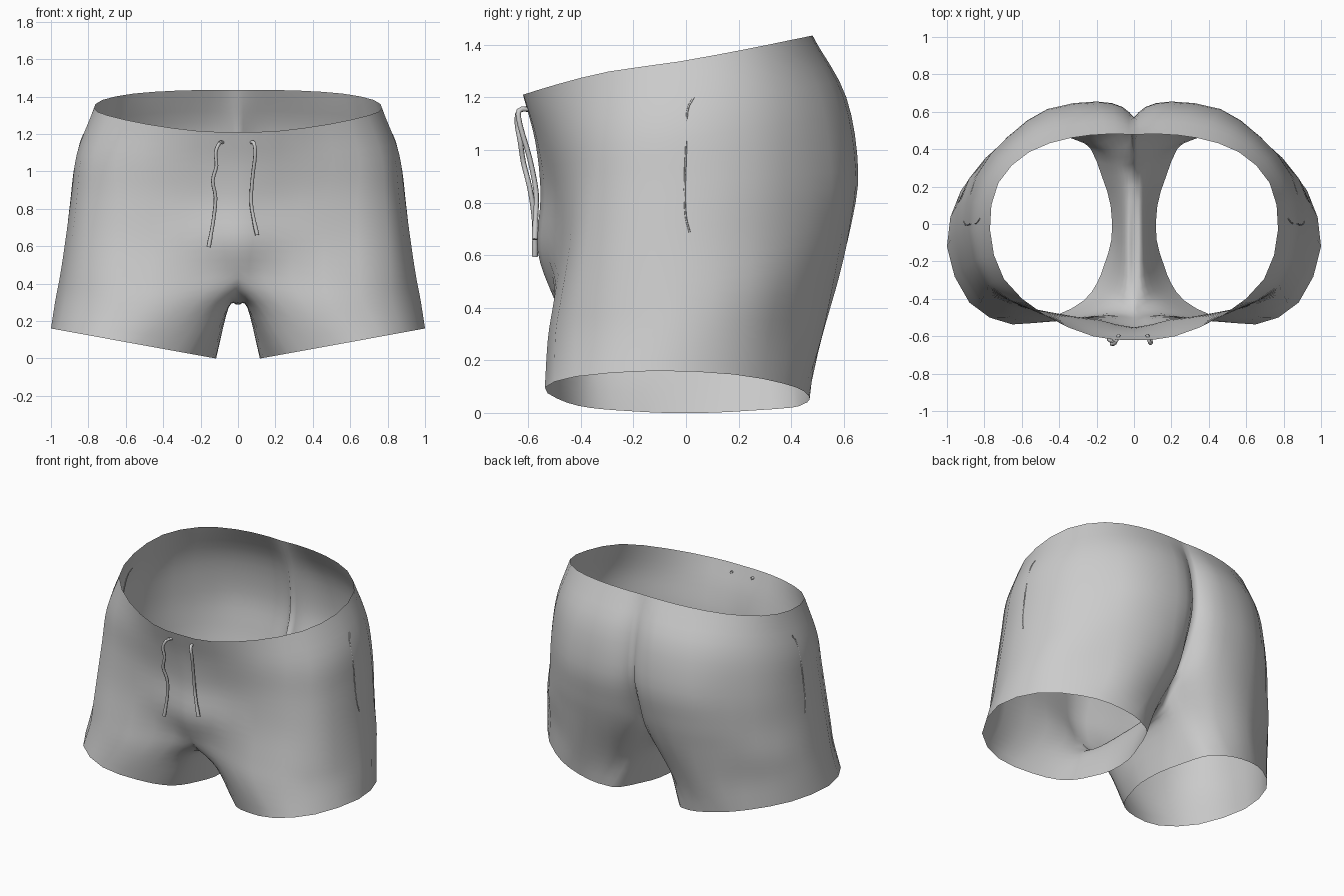
import bpy, bmesh, math
from mathutils import Vector
from mathutils.bvhtree import BVHTree

if "Cube" in bpy.data.objects:
    bpy.data.objects.remove(bpy.data.objects["Cube"])

grey = bpy.data.materials.new("grey_cloth")
grey.diffuse_color = (0.6, 0.6, 0.6, 1)
grey.use_nodes = True
grey.node_tree.nodes["Principled BSDF"].inputs["Base Color"].default_value = grey.diffuse_color

# Half cross-sections from front centre round the side to back centre:
# (front z, side z, back z), then (x, y) points
TORSO = [
    ((1.21, 1.337, 1.435), [(0, -.62), (.22, -.60), (.48, -.485), (.695, -.295), (.77, -.03),
                            (.725, .22), (.56, .385), (.34, .46), (.15, .48), (.06, .48), (0, .478)]),
    ((1.03, 1.10, 1.20), [(0, -.573), (.22, -.545), (.51, -.475), (.77, -.32), (.86, -.03),
                          (.80, .25), (.64, .445), (.43, .57), (.18, .61), (.06, .585), (0, .55)]),
    ((.83, .88, .92), [(0, -.553), (.2, -.51), (.47, -.47), (.785, -.35), (.89, -.04),
                       (.835, .26), (.665, .47), (.46, .615), (.2, .655), (.06, .625), (0, .565)]),
    ((.62, .65, .70), [(0, -.565), (.17, -.525), (.46, -.472), (.80, -.38), (.92, -.05),
                       (.855, .25), (.68, .46), (.46, .595), (.2, .625), (.06, .575), (0, .48)]),
    ((.43, .45, .52), [(0, -.50), (.14, -.49), (.46, -.502), (.815, -.405), (.95, -.06),
                       (.88, .245), (.69, .435), (.45, .565), (.2, .575), (.06, .495), (0, .37)]),
]
# Crotch seam from back to front, (y, z)
CROTCH = [(.28, .36), (.12, .305), (-.1, .287), (-.3, .30), (-.43, .35)]
# Closed leg loops: (z at x = 0, slope of z in x), then (x, y) points
LEG = [
    ((.25, .07), [(.13, -.42), (.25, -.485), (.5, -.525), (.825, -.42), (.975, -.075),
                  (.895, .22), (.7, .395), (.48, .515), (.26, .49), (.18, .43), (.12, .36),
                  (.07, .26), (.053, .12), (.05, -.1), (.055, -.27), (.08, -.37)]),
    ((-.022, .182), [(.27, -.41), (.42, -.49), (.65, -.537), (.88, -.42), (1, -.12),
                     (.925, .18), (.735, .37), (.57, .45), (.4, .47), (.3, .445), (.23, .4),
                     (.17, .25), (.125, .1), (.12, -.08), (.16, -.22), (.2, -.32)]),
]
STEPS = 4
AROUND = 2


def smooth_path(pts, steps, before=None, after=None):
    """Spline through the given points, with optional guide points beyond the ends."""
    p = [before or 2 * pts[0] - pts[1]] + pts + [after or 2 * pts[-1] - pts[-2]]
    out = []
    for i in range(1, len(p) - 2):
        a, b, c, d = p[i - 1:i + 3]
        for k in range(steps):
            t = k / steps
            out.append(b + (c - a) * (t / 2) + (2 * a - 5 * b + 4 * c - d) * (t * t / 2)
                       + (3 * b - a - 3 * c + d) * (t ** 3 / 2))
    return out + [pts[-1].copy()]


def torso_ring(zs, pts):
    zf, zm, zb = zs
    yf, yb = pts[0][1], max(y for x, y in pts)
    return [Vector((x, y, zm + ((zb - zm) * y / yb if y > 0 else (zf - zm) * (y / yf) ** 1.6)))
            for x, y in pts]


# Columns of the half body, running from waist to hem
rings = [torso_ring(*r) for r in TORSO]
N = len(rings[0])
legs = [[Vector((x, y, max(0, z0 + s * x))) for x, y in pts] for (z0, s), pts in LEG]
for v in legs[0][N:]:
    v.z = .272
columns = [smooth_path([r[c] for r in rings + legs], STEPS) for c in range(N)]
inner = [smooth_path([Vector((0, y, z)), legs[0][N + i], legs[1][N + i]], STEPS)
         for i, (y, z) in enumerate(CROTCH)]
split = STEPS * (len(TORSO) - 1)
for c in (0, N - 1):
    for v in columns[c][:split + 1]:
        v.x = 0

# Refine each row around the body (open above the split, closed below)
rows = []
for r in range(len(columns[0])):
    half = [col[r] for col in columns]
    if r <= split:
        front = Vector((-half[1].x, half[1].y, half[1].z))
        row = smooth_path(half, AROUND, before=front)
        if r == split:
            seam = [half[-1]] + [col[0] for col in inner] + [half[0]]
            row += smooth_path(seam, AROUND)[1:-1]
    else:
        loop = half + [col[r - split] for col in inner]
        row = smooth_path(loop + [loop[0]], AROUND, loop[-1], loop[1])[:-1]
    for v in row:
        v.x = max(v.x, 0)
    rows.append(row)

# Shorts body: half torso and one leg, mirrored
bm = bmesh.new()
grid = [[bm.verts.new(v) for v in row] for row in rows]
for r in range(len(grid) - 1):
    a, b = grid[r], grid[r + 1]
    n = len(b)
    for c in range(len(a) - 1 if r < split else n):
        d = (c + 1) % n
        bm.faces.new((a[c], b[c], b[d], a[d])).smooth = True
bm.normal_update()
surface = BVHTree.FromBMesh(bm)
mesh = bpy.data.meshes.new("shorts_body")
bm.to_mesh(mesh)
bm.free()
body = bpy.data.objects.new("shorts_body", mesh)
bpy.context.collection.objects.link(body)
mesh.materials.append(grey)
mirror = body.modifiers.new("mirror", 'MIRROR')
mirror.use_clip = True
mirror.merge_threshold = 0.0005


def tube(name, pts, radius, sides=6, tip=1.0):
    """Thin capped tube along a path; the last part can be thicker."""
    path = smooth_path([Vector(p) for p in pts], 3)
    bm = bmesh.new()
    loops = []
    for i, p in enumerate(path):
        d = (path[min(i + 1, len(path) - 1)] - path[max(i - 1, 0)]).normalized()
        u = d.cross(Vector((0.3, 1, 0.2))).normalized()
        w = d.cross(u)
        rad = radius * (tip if i >= len(path) - 3 else 1)
        loops.append([bm.verts.new(p + rad * (u * math.cos(k * math.tau / sides)
                                              + w * math.sin(k * math.tau / sides)))
                      for k in range(sides)])
    for a, b in zip(loops, loops[1:]):
        for k in range(sides):
            j = (k + 1) % sides
            bm.faces.new((a[k], a[j], b[j], b[k])).smooth = True
    bm.faces.new(loops[0])
    bm.faces.new(loops[-1])
    bmesh.ops.recalc_face_normals(bm, faces=bm.faces)
    me = bpy.data.meshes.new(name)
    bm.to_mesh(me)
    bm.free()
    me.materials.append(grey)
    ob = bpy.data.objects.new(name, me)
    bpy.context.collection.objects.link(ob)
    return ob


# Drawstrings hanging from the waist front
tube("drawstring_left", [(-.08, -.59, 1.155), (-.10, -.635, 1.15), (-.12, -.642, 1.10),
                         (-.115, -.63, 1.03), (-.135, -.618, .95), (-.12, -.595, .86),
                         (-.13, -.578, .75), (-.145, -.575, .66), (-.157, -.575, .595)],
     .010, tip=1.2)
tube("drawstring_right", [(.07, -.59, 1.155), (.085, -.635, 1.15), (.092, -.63, 1.09),
                          (.078, -.595, .97), (.07, -.57, .84), (.085, -.572, .74),
                          (.103, -.575, .66)], .010, tip=1.2)

# Side pocket seams lying on the cloth
seam = [surface.find_nearest(Vector(p))[0] for p in
        [(.85, .03, 1.21), (.86, .005, 1.15), (.88, 0, 1.0), (.9, -.005, .85),
         (.92, 0, .75), (.93, .015, .69)]]
for side, s in (("right", 1), ("left", -1)):
    tube("pocket_seam_" + side, [(s * p.x, p.y, p.z) for p in seam], .004, sides=4)
